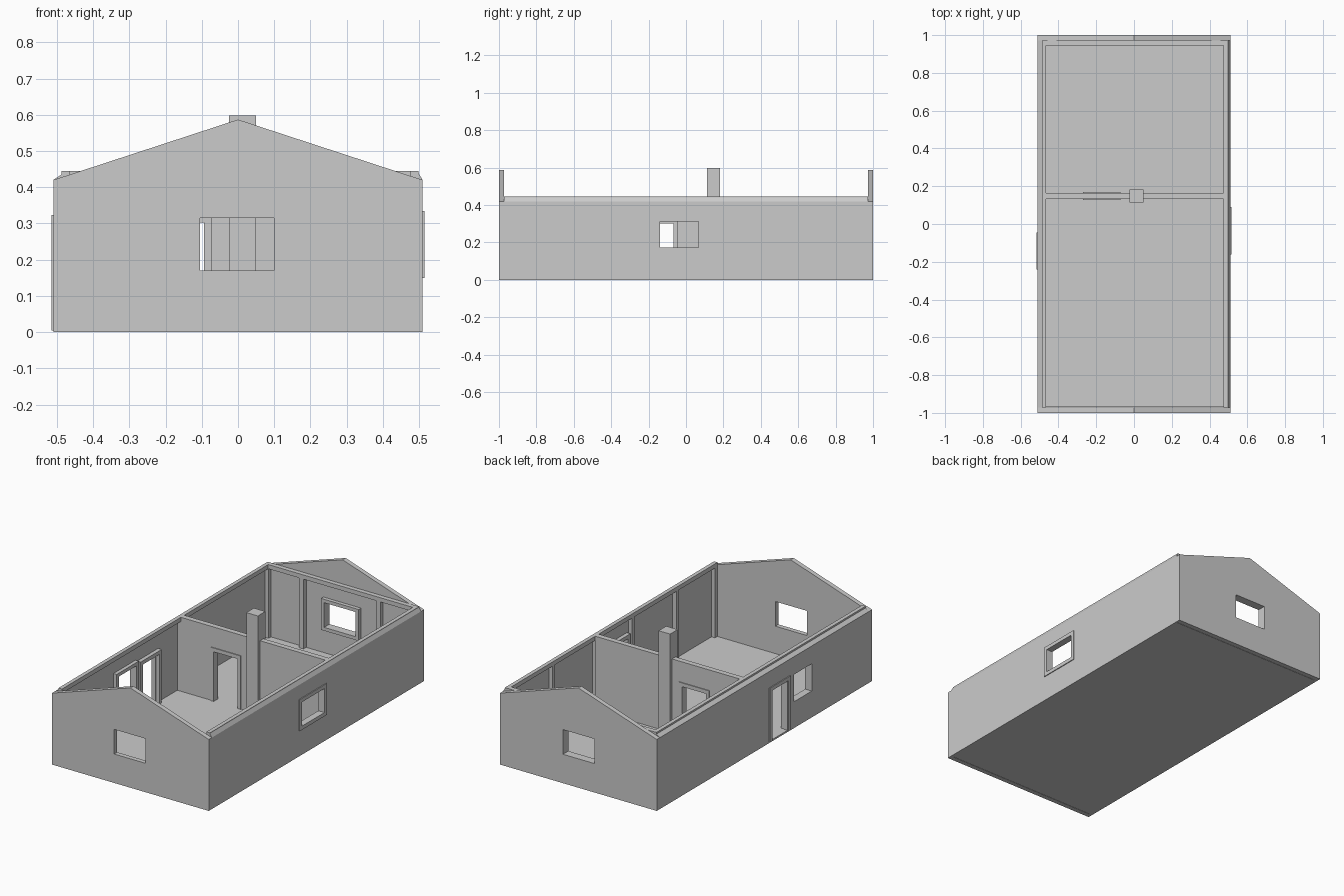
import bpy, bmesh

if "Cube" in bpy.data.objects:
    bpy.data.objects.remove(bpy.data.objects["Cube"])


def box(name, x, y, z):
    """Box from three (min, max) ranges."""
    bm = bmesh.new()
    bmesh.ops.create_cube(bm, size=1)
    for v in bm.verts:
        for i, (a, b) in enumerate((x, y, z)):
            v.co[i] = a if v.co[i] < 0 else b
    return finish(name, bm)


def finish(name, bm):
    bmesh.ops.recalc_face_normals(bm, faces=bm.faces)
    me = bpy.data.meshes.new(name)
    bm.to_mesh(me)
    bm.free()
    ob = bpy.data.objects.new(name, me)
    bpy.context.collection.objects.link(ob)
    return ob


def slab(name, pts, y0, y1):
    """Extrude an x/z profile along y."""
    bm = bmesh.new()
    f = bm.faces.new([bm.verts.new((x, y0, z)) for x, z in pts])
    ext = bmesh.ops.extrude_face_region(bm, geom=[f])["geom"]
    bmesh.ops.translate(bm, vec=(0, y1 - y0, 0),
                        verts=[v for v in ext if isinstance(v, bmesh.types.BMVert)])
    return finish(name, bm)


def cut(ob, x, y, z):
    """Cut a rectangular opening and discard the cutter."""
    c = box("opening_cutter", x, y, z)
    m = ob.modifiers.new("opening", "BOOLEAN")
    m.operation, m.object, m.solver = "DIFFERENCE", c, "EXACT"
    bpy.context.view_layer.objects.active = ob
    bpy.ops.object.modifier_apply(modifier=m.name)
    bpy.data.objects.remove(c)


def frame(name, along, a, d, z, t=0.022, sill=True):
    """Rectangular trim; a = outer range along the wall, d = depth range."""
    def part(n, r, zr):
        box(name + n, *((r, d) if along == "x" else (d, r)), zr)
    part("_jamb_a", (a[0], a[0] + t), z)
    part("_jamb_b", (a[1] - t, a[1]), z)
    inner = (a[0] + t, a[1] - t)
    part("_head", inner, (z[1] - t, z[1]))
    if sill:
        part("_sill", inner, (z[0], z[0] + t))


H = 0.445      # top of plates
E = 0.42       # eaves
F = 0.01       # floor level
WZ = (0.17, 0.315)

box("floor", (-0.495, 0.5), (-0.97, 0.97), (0, F))

# Gable walls with windows
gable = [(-0.51, 0), (0.51, 0), (0.51, E), (0, 0.587), (-0.51, E)]
for name, y0, y1 in (("front_gable", -1, -0.972), ("back_gable", 0.972, 1)):
    g = slab(name, gable, y0, y1)
    cut(g, (-0.105, 0.1), (y0 - 0.1, y1 + 0.1), WZ)

# Side walls with sloped tops
right = slab("right_wall", [(0.498, 0), (0.51, 0), (0.51, E), (0.498, 0.44)], -0.972, 0.972)
cut(right, (0.4, 0.6), (-0.14, 0.068), WZ)
left = slab("left_wall", [(-0.488, 0), (-0.51, 0), (-0.51, E), (-0.488, 0.435)], -0.972, 0.972)
cut(left, (-0.6, -0.4), (-0.215, -0.068), (F, 0.302))
cut(left, (-0.6, -0.4), (-0.44, -0.275), (0.155, 0.315))

# Top plates
box("left_plate", (-0.488, -0.465), (-0.972, 0.972), (E, H))
box("right_plate", (0.475, 0.498), (-0.972, 0.972), (E, H))
box("back_plate", (-0.465, 0.475), (0.945, 0.972), (E, H))

# Posts against the outer walls
for i, y in enumerate((-0.96, -0.6, -0.19, 0.147, 0.55, 0.96)):
    box(f"right_post_{i}", (0.475, 0.498), (y - 0.012, y + 0.012), (F, E))
for i, y in enumerate((-0.96, 0.147, 0.96)):
    box(f"left_post_{i}", (-0.488, -0.465), (y - 0.012, y + 0.012), (F, E))
for i, x in enumerate((-0.25, 0.25)):
    box(f"back_post_{i}", (x - 0.014, x + 0.014), (0.945, 0.972), (F, E))

# Partition wall with doorway
partition = box("partition_wall", (-0.488, 0.475), (0.133, 0.165), (F, H))
cut(partition, (-0.248, -0.094), (0, 0.3), (F - 0.01, 0.302))
box("chimney", (-0.025, 0.05), (0.113, 0.183), (F, 0.598))

# Door and window trim
frame("partition_door_frame", "x", (-0.27, -0.072), (0.128, 0.17), (F, 0.324), sill=False)
frame("entry_door_frame", "y", (-0.24, -0.045), (-0.515, -0.465), (0.004, 0.324), sill=False)
frame("right_window_frame", "y", (-0.162, 0.09), (0.475, 0.515), (0.15, 0.335))
frame("back_window_frame", "x", (-0.125, 0.12), (0.95, 0.972), (0.15, 0.335), 0.02)
frame("left_window_frame", "y", (-0.46, -0.255), (-0.488, -0.467), (0.135, 0.335), 0.02)
